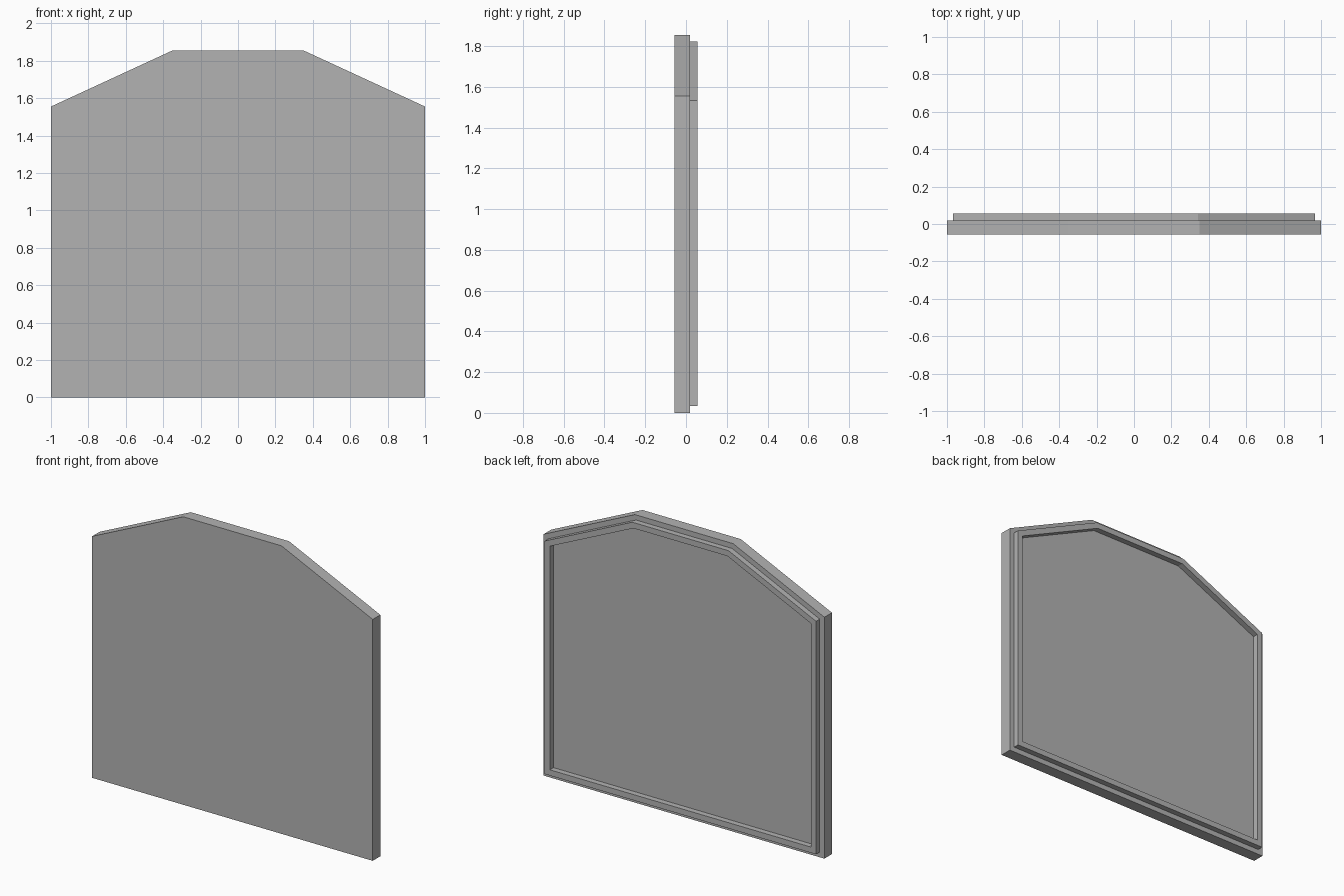
import bpy
import bmesh

cube = bpy.data.objects.get("Cube")
if cube:
    bpy.data.objects.remove(cube, do_unlink=True)

FRONT, BACK, RIM_BACK = -0.057, 0.02, 0.057
RIM_MARGIN, RIM_WIDTH = 0.033, 0.037

grey = bpy.data.materials.new("plain grey")
grey.use_nodes = True
colour = (0.45, 0.45, 0.45, 1)
grey.diffuse_color = colour
grey.node_tree.nodes["Principled BSDF"].inputs["Base Color"].default_value = colour


def move_extruded(bm, faces, distance):
    """Extrude faces along y and return the moved faces."""
    result = bmesh.ops.extrude_face_region(bm, geom=faces)["geom"]
    verts = [g for g in result if isinstance(g, bmesh.types.BMVert)]
    bmesh.ops.translate(bm, verts=verts, vec=(0, distance, 0))
    return [g for g in result if isinstance(g, bmesh.types.BMFace)]


# Slab with a flat top and sloping shoulders, outlined from its right half
half = [(1, 0), (1, 1.555), (0.35, 1.855)]
outline = half + [(-x, z) for x, z in reversed(half)]
bm = bmesh.new()
front = bm.faces.new([bm.verts.new((x, FRONT, z)) for x, z in outline])
# keep the front face so that the slab is closed
back_copy = bmesh.ops.extrude_face_region(bm, geom=[front], use_keep_orig=True)["geom"]
bmesh.ops.translate(bm, vec=(0, BACK - FRONT, 0),
                    verts=[g for g in back_copy if isinstance(g, bmesh.types.BMVert)])
bmesh.ops.recalc_face_normals(bm, faces=bm.faces)
back = max(bm.faces, key=lambda f: f.calc_center_median().y)

# Raised rim around the back, set in from the edge
bmesh.ops.inset_region(bm, faces=[back], thickness=RIM_MARGIN, use_even_offset=True)
ring = bmesh.ops.inset_region(bm, faces=[back], thickness=RIM_WIDTH,
                              use_even_offset=True)["faces"]
move_extruded(bm, ring, RIM_BACK - BACK)
bmesh.ops.recalc_face_normals(bm, faces=bm.faces)

mesh = bpy.data.meshes.new("rimmed_panel")
bm.to_mesh(mesh)
bm.free()
mesh.materials.append(grey)
panel = bpy.data.objects.new("rimmed_panel", mesh)
bpy.context.collection.objects.link(panel)
